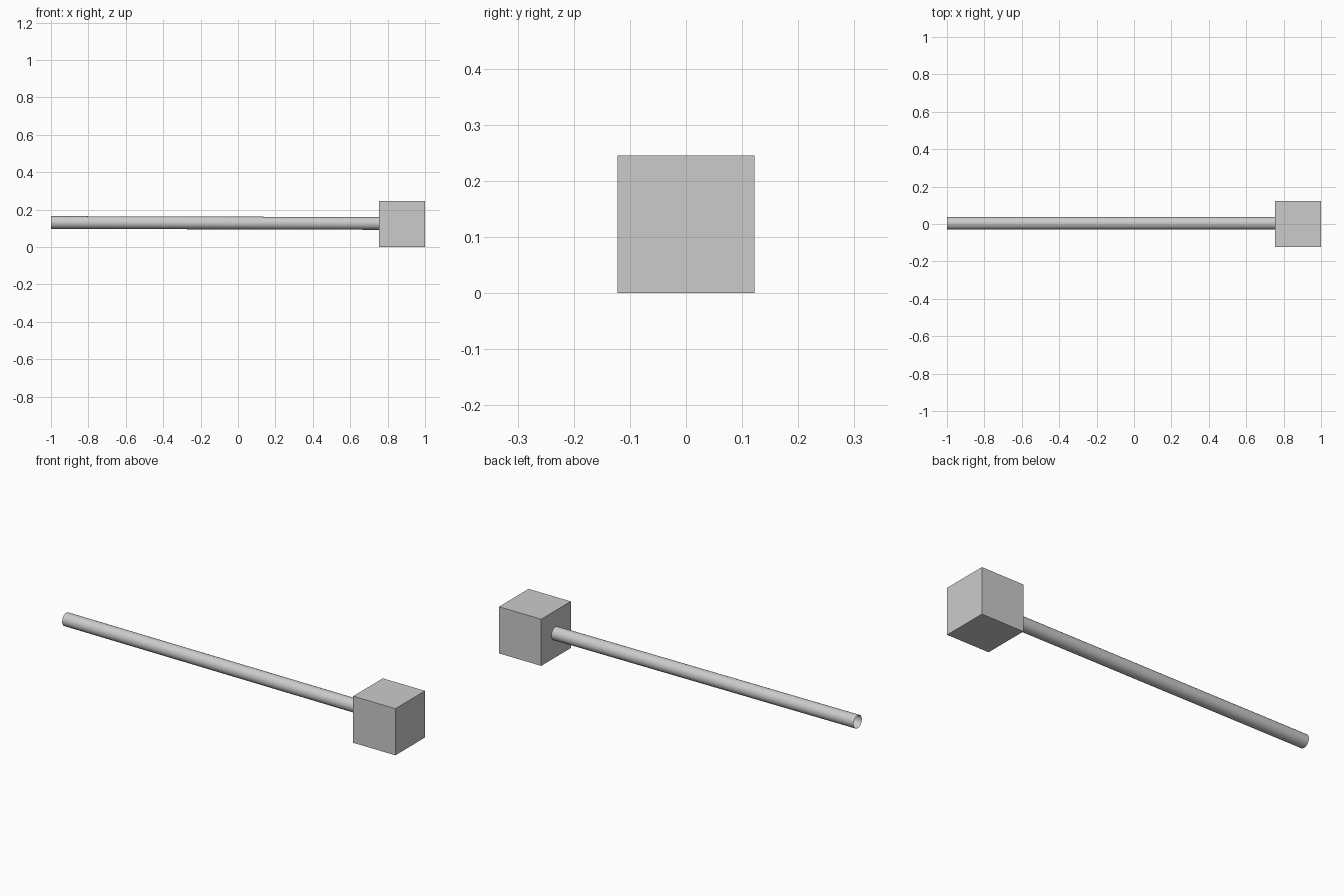
import bpy
from mathutils import Vector

default = bpy.data.objects.get("Cube")
if default:
    bpy.data.objects.remove(default, do_unlink=True)

SIZE = 0.245      # head edge length
RADIUS = 0.034    # handle radius

grey = bpy.data.materials.new("light grey")
grey.use_nodes = True
colour = (0.6, 0.6, 0.6, 1)
grey.diffuse_color = colour
grey.node_tree.nodes["Principled BSDF"].inputs["Base Color"].default_value = colour

# Square head block
bpy.ops.mesh.primitive_cube_add(size=SIZE, location=(1 - SIZE / 2, 0, SIZE / 2))
head = bpy.context.object
head.name = "head_block"
head.data.materials.append(grey)

# Hollow handle, open at the far end and very slightly tilted
start = Vector((-1, 0.004, 0.131))
end = Vector((1 - SIZE, 0.004, 0.126))
axis = end - start
bpy.ops.mesh.primitive_cylinder_add(
    vertices=32, radius=RADIUS, depth=axis.length, end_fill_type='NOTHING',
    location=(start + end) / 2, rotation=axis.to_track_quat('Z', 'Y').to_euler())
handle = bpy.context.object
handle.name = "handle_tube"
handle.data.materials.append(grey)
bpy.ops.object.shade_smooth_by_angle()
